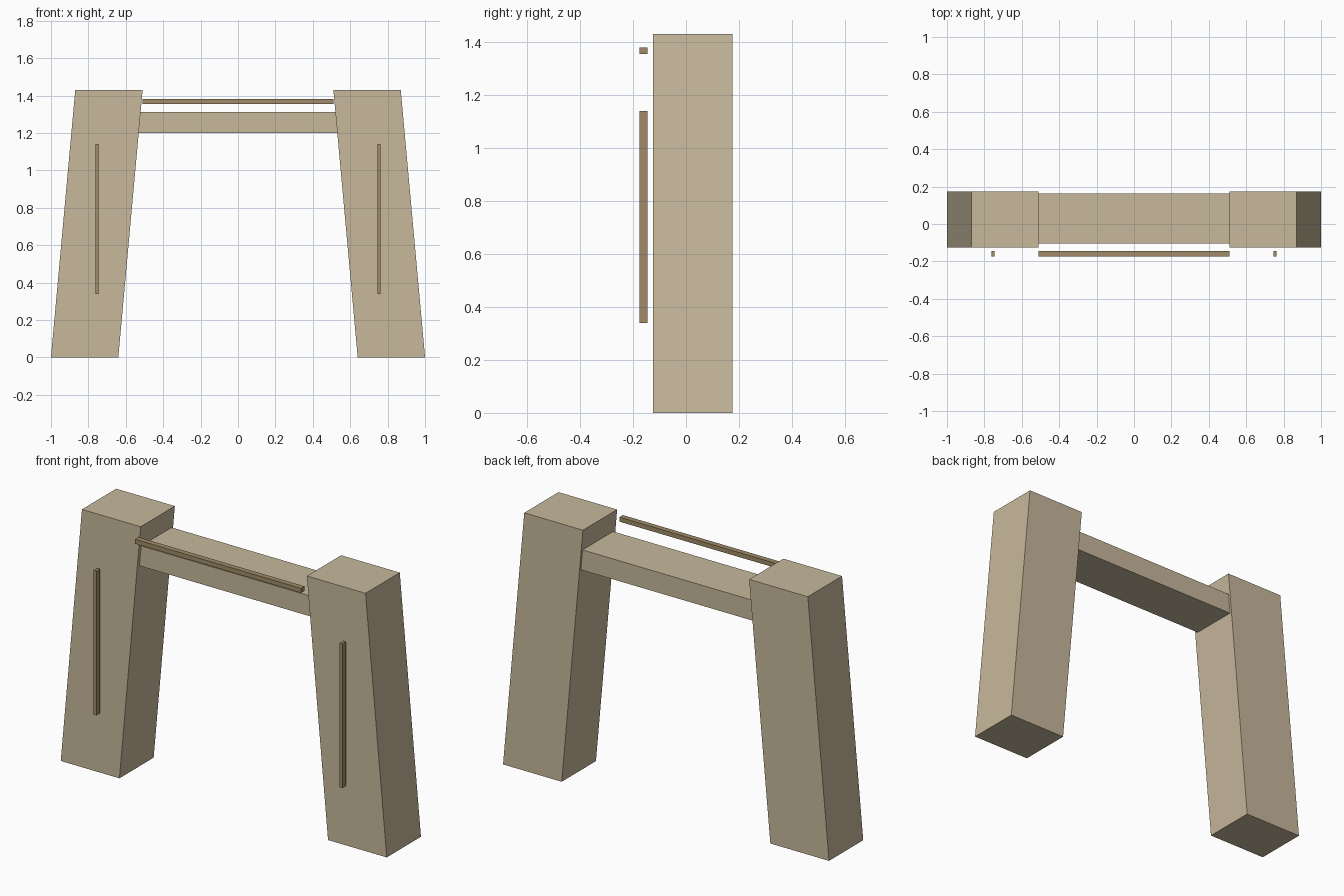
import bpy

if "Cube" in bpy.data.objects:
    bpy.data.objects.remove(bpy.data.objects["Cube"])


def material(name, color):
    m = bpy.data.materials.new(name)
    m.diffuse_color = (*color, 1)
    m.use_nodes = True
    m.node_tree.nodes["Principled BSDF"].inputs["Base Color"].default_value = m.diffuse_color
    return m


stone = material("stone", (0.57, 0.48, 0.33))
trim = material("trim", (0.35, 0.26, 0.14))


def block(name, x0, x1, y0, y1, z0, z1, mat, lean=0.0):
    """Box whose top is shifted along x by lean."""
    verts = [(x + (lean if z == z1 else 0), y, z)
             for z in (z0, z1)
             for x, y in ((x0, y0), (x1, y0), (x1, y1), (x0, y1))]
    faces = [(3, 2, 1, 0), (4, 5, 6, 7)]
    faces += [(i, (i + 1) % 4, (i + 1) % 4 + 4, i + 4) for i in range(4)]
    mesh = bpy.data.meshes.new(name)
    mesh.from_pydata(verts, [], faces)
    mesh.materials.append(mat)
    ob = bpy.data.objects.new(name, mesh)
    bpy.context.collection.objects.link(ob)
    return ob


for side, s in (("left", -1), ("right", 1)):
    # Leaning pillar
    a, b = sorted((s * 0.64, s * 1.0))
    block(side + "_pillar", a, b, -0.125, 0.175, 0, 1.43, stone, lean=-s * 0.13)
    # Vertical strip floating in front of the pillar
    a, b = sorted((s * 0.745, s * 0.763))
    block(side + "_strip", a, b, -0.175, -0.145, 0.34, 1.14, trim)

# Cross beam, ends sunk into the pillars
block("cross_beam", -0.55, 0.55, -0.105, 0.163, 1.2, 1.313, stone)

# Horizontal strip above the beam
block("top_strip", -0.51, 0.51, -0.175, -0.145, 1.355, 1.38, trim)
